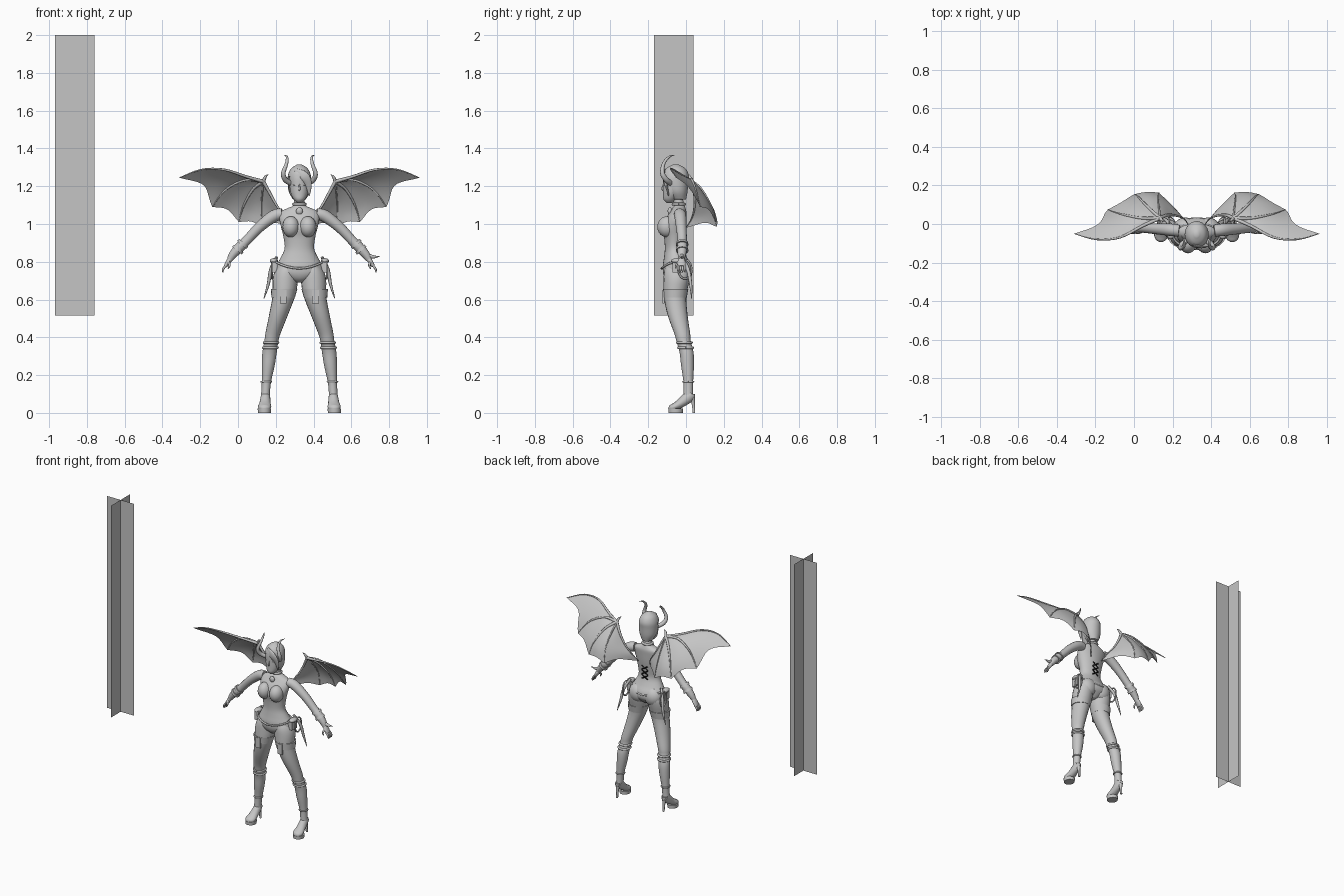
import bpy, bmesh, math
from math import sin, cos, pi
from mathutils import Vector

if "Cube" in bpy.data.objects:
    bpy.data.objects.remove(bpy.data.objects["Cube"], do_unlink=True)

CX = 0.325  # figure's centre line


def material(name, v):
    m = bpy.data.materials.new(name)
    m.use_nodes = True
    m.diffuse_color = (v, v, v, 1)
    m.node_tree.nodes["Principled BSDF"].inputs["Base Color"].default_value = (v, v, v, 1)
    return m


GREY = material("light grey", 0.56)
BLACK = material("lace black", 0.01)


def build(name, verts, faces, mat=GREY, side=1, angle=60):
    me = bpy.data.meshes.new(name)
    me.from_pydata([(CX + side * v[0], v[1], v[2]) for v in verts], [], faces)
    ob = bpy.data.objects.new(name, me)
    bpy.context.collection.objects.link(ob)
    me.materials.append(mat)
    bm = bmesh.new()
    bm.from_mesh(me)
    bmesh.ops.recalc_face_normals(bm, faces=bm.faces)
    bm.to_mesh(me)
    bm.free()
    bpy.ops.object.select_all(action='DESELECT')
    ob.select_set(True)
    bpy.context.view_layer.objects.active = ob
    bpy.ops.object.shade_smooth_by_angle(angle=math.radians(angle))
    return ob


def resample(rows, steps):
    """Smooth curve through rows of numbers."""
    out = []
    for i in range(len(rows) - 1):
        p = [rows[max(0, min(len(rows) - 1, i + k))] for k in (-1, 0, 1, 2)]
        for s in range(steps):
            t = s / steps
            out.append([b + .5 * t * (c - a + t * (2 * a - 5 * b + 4 * c - d + t * (3 * (b - c) + d - a)))
                        for a, b, c, d in zip(*p)])
    return out + [list(rows[-1])]


def tube(name, rows, mat=GREY, side=1, n=16, steps=4, ref=(0, 1, 0), flat=False):
    """Skin over rows of x, y, z, radius a, radius b (b along ref)."""
    rows = resample([tuple(r) if len(r) > 4 else (*r, r[3]) for r in rows], steps)
    pts = [Vector(r[:3]) for r in rows]
    verts, faces = [], []
    for i, r in enumerate(rows):
        t = (pts[min(i + 1, len(pts) - 1)] - pts[max(i - 1, 0)]).normalized()
        a = Vector((1, 0, 0)) if flat else Vector(ref).cross(t).normalized()
        b = Vector((0, 1, 0)) if flat else t.cross(a)
        for k in range(n):
            w = 2 * pi * k / n
            verts.append(pts[i] + a * cos(w) * r[3] + b * sin(w) * r[4])
    for i in range(len(rows) - 1):
        for k in range(n):
            j = (k + 1) % n
            faces.append((i * n + k, i * n + j, i * n + n + j, i * n + n + k))
    faces += [tuple(range(n))[::-1], tuple(range(len(verts) - n, len(verts)))]
    return build(name, verts, faces, mat, side)


def ring(name, c, rx, ry, r, side=1, lift=0):
    """Band round a limb; lift raises both sides."""
    rows = [(c[0] + rx * cos(w), c[1] + ry * sin(w), c[2] + lift * cos(w) ** 2, r)
            for w in (2 * pi * k / 12 for k in range(13))]
    return tube(name, rows, side=side, n=8, steps=2, ref=(0, 0, 1))


def ball(name, c, r, side=1):
    """Ellipsoid."""
    rows = [(c[0], c[1], c[2] - r[2] * cos(w), max(.001, r[0] * sin(w)), max(.001, r[1] * sin(w)))
            for w in (pi * k / 12 for k in range(13))]
    return tube(name, rows, side=side, steps=1, flat=True)


def box(name, c, s, side=1):
    v = [[c[i] + s[i] / 2 * q[i] for i in range(3)]
         for q in ((x, y, z) for x in (-1, 1) for y in (-1, 1) for z in (-1, 1))]
    f = [(0, 1, 3, 2), (4, 6, 7, 5), (0, 4, 5, 1), (2, 3, 7, 6), (0, 2, 6, 4), (1, 5, 7, 3)]
    return build(name, v, f, side=side, angle=30)


# Crossed upright panels
X, Y, H, LO, HI = -.865 - CX, -.065, .105, .515, 2
build("panel_across", [(X - H, Y, LO), (X + H, Y, LO), (X + H, Y, HI), (X - H, Y, HI)], [(0, 1, 2, 3)])
build("panel_along", [(X, Y - H, LO), (X, Y + H, LO), (X, Y + H, HI), (X, Y - H, HI)], [(0, 1, 2, 3)])

# Torso and neck
tube("torso", [(0, y, z, a, b) for z, y, a, b in (
    (.69, -.05, .025, .035), (.71, -.05, .075, .058), (.74, -.045, .126, .076), (.78, -.047, .122, .076),
    (.82, -.055, .1, .062), (.87, -.062, .078, .05), (.93, -.062, .084, .054), (.98, -.064, .096, .062),
    (1.03, -.053, .106, .054), (1.065, -.04, .098, .042), (1.085, -.037, .06, .034),
    (1.1, -.036, .032, .028), (1.15, -.048, .026, .026))], n=28, flat=True)
ring("choker", (0, -.038, 1.105), .031, .03, .008)
ball("pendant", (0, -.085, 1.068), (.018, .012, .02))

# Head, face and hair
tube("head", [(0, y, z, a, b) for z, y, a, b in (
    (1.112, -.088, .012, .015), (1.13, -.085, .03, .034), (1.16, -.075, .045, .046), (1.2, -.066, .052, .055),
    (1.25, -.06, .054, .06), (1.29, -.056, .042, .048), (1.31, -.055, .012, .015))], n=24, flat=True)
hair = tube("hair", [(0, y, z, a, b) for z, y, a, b in (
    (1.13, -.036, .034, .036), (1.17, -.046, .056, .054), (1.22, -.053, .062, .065), (1.26, -.054, .06, .068),
    (1.295, -.054, .043, .05), (1.316, -.054, .01, .012))], n=28, flat=True)
bm = bmesh.new()
bm.from_mesh(hair.data)
cut = [f for f in bm.faces if f.calc_center_median().y < -.075 and f.calc_center_median().z < 1.25]
bmesh.ops.delete(bm, geom=cut, context='FACES')
bm.to_mesh(hair.data)
bm.free()
tube("fringe", [(-.02, -.105, 1.285, .01, .006), (.025, -.118, 1.255, .024, .008),
                (.048, -.106, 1.21, .018, .008), (.052, -.092, 1.15, .003, .003)])
tube("nose", [(0, -.119, 1.21, .003), (0, -.125, 1.185, .006), (0, -.116, 1.178, .003)], n=8)
ball("lips", (0, -.114, 1.158), (.012, .006, .005))

# Back lacing
for i in range(3):
    z = .875 + i * .032
    for s in (1, -1):
        tube("back_lace", [(-.022, -.008, z - .014, .004), (.022, -.006, z + .014, .004)], BLACK, s, n=6, steps=1)


def wing(side):
    """Leading edge arches forward, the other fingers sweep down and back."""
    wrist = (.19, .03, 1.225)
    fingers = [
        [wrist, (.28, -.01, 1.25), (.4, -.07, 1.288), (.52, -.08, 1.288), (.635, -.05, 1.245)],
        [wrist, (.28, .03, 1.235), (.365, .045, 1.2), (.42, .06, 1.15), (.46, .075, 1.09)],
        [wrist, (.24, .075, 1.19), (.28, .115, 1.13), (.305, .143, 1.07), (.32, .155, 1.01)],
        [wrist, (.195, .08, 1.17), (.2, .125, 1.11), (.2, .15, 1.05), (.195, .162, .985)],
        [wrist, (.155, .045, 1.16), (.115, .045, 1.09), (.07, .03, 1.03), (.045, 0, .98)]]
    for i, f in enumerate(fingers):
        thick = .006 if i == 3 else .01
        tube("wing_finger", [(*p, thick * (1 - k * .2)) for k, p in enumerate(f)], side=side, n=8)
    tube("wing_claw", [(*wrist, .01), (.18, .02, 1.25, .007), (.165, .015, 1.262, .001)], side=side, n=8)
    # Membranes stretched between neighbouring fingers, with scalloped edges
    m, rim = 10, 16
    for a, b, dip in zip(fingers, fingers[1:], (.16, .12, .08, .12)):
        a, b = resample(a, rim // 4), resample(b, rim // 4)
        verts = []
        for j in range(m + 1):
            s = j / m
            row = [[p + (q - p) * s for p, q in zip(u, v)] for u, v in zip(a, b)]
            for i in range(rim + 1):
                t = i * (1 - dip * sin(pi * s))
                k = min(int(t), rim - 1)
                p = Vector(row[k]).lerp(Vector(row[k + 1]), t - k)
                p.y += .01 * sin(pi * s) * i / rim
                verts.append(p)
        w = rim + 1
        build("wing_membrane", verts, [(j * w + i, j * w + i + 1, j * w + w + i + 1, j * w + w + i)
                                       for j in range(m) for i in range(rim)], side=side)


for side in (1, -1):
    wing(side)
    ball("bust", (.045, -.1, .985), (.045, .052, .056), side)
    ball("buttock", (.058, -.018, .75), (.062, .052, .064), side)
    ball("eye", (.022, -.111, 1.207), (.011, .005, .004), side)
    tube("horn", [(.045, -.08, 1.215, .014), (.075, -.105, 1.235, .014), (.085, -.125, 1.27, .012),
                  (.068, -.118, 1.32, .009), (.066, -.09, 1.355, .006), (.08, -.06, 1.365, .001)],
         side=side, n=12, ref=(1, 0, 0))

    # Arm, hand and bands
    tube("arm", [(.09, -.035, 1.053, .03), (.135, -.03, 1.042, .032), (.21, -.025, .985, .028),
                 (.28, -.02, .912, .025), (.315, -.02, .878, .027), (.35, -.022, .84, .022),
                 (.368, -.024, .812, .016)], side=side)
    for x, z in ((.3, .895), (.325, .865)):
        tube("arm_band", [(x - .005, -.02, z + .006, .031), (x + .005, -.02, z - .006, .033)], side=side, steps=1)
    tube("palm", [(.366, -.024, .815, .014, .016), (.38, -.024, .795, .012, .022),
                  (.392, -.024, .775, .009, .021)], side=side)
    for k in range(4):
        y = -.042 + k * .012
        tube("finger", [(.39, y, .78, .006), (.404, y, .76, .006), (.405, y, .742, .002)], side=side, n=8)
    tube("thumb", [(.375, -.038, .8, .007), (.37, -.052, .78, .006), (.378, -.054, .762, .002)], side=side, n=8)

    # Leg
    tube("leg", [(x, y, z, a, b) for z, x, y, a, b in (
        (.79, .062, -.047, .04, .055), (.75, .07, -.045, .06, .07), (.7, .075, -.05, .067, .069),
        (.62, .082, -.058, .06, .06), (.52, .11, -.045, .05, .053), (.42, .14, -.02, .04, .042),
        (.38, .148, -.013, .037, .038), (.32, .158, .003, .038, .037), (.25, .165, .008, .034, .034),
        (.17, .174, .012, .025, .026), (.12, .178, .012, .023, .025), (.085, .18, .012, .024, .026))],
         side=side, n=20, flat=True)
    tube("stocking_top", [(.081, -.055, .655, .07, .067), (.086, -.057, .61, .062, .061)],
         side=side, n=20, steps=1, flat=True)
    box("garter_tab", (.085, -.119, .615), (.035, .009, .07), side)
    ring("knee_band", (.15, -.008, .372), .037, .038, .007, side)
    ring("knee_strap", (.154, -.002, .345), .038, .038, .007, side)
    ring("ankle_band", (.175, .012, .165), .026, .027, .005, side)

    # High-heeled shoe
    tube("shoe", [(.18, .03, .1, .026, .022), (.18, .008, .08, .03, .026), (.182, -.03, .05, .024, .03),
                  (.184, -.06, .033, .02, .035), (.185, -.082, .025, .016, .026), (.185, -.092, .022, .004, .008)],
         side=side, ref=(1, 0, 0))
    tube("platform_sole", [(.185, -.055, 0, .034, .038), (.185, -.055, .022, .036, .039)],
         side=side, n=20, steps=1, flat=True)
    tube("heel", [(.18, .03, .1, .018), (.18, .038, .05, .009), (.18, .042, 0, .007)], side=side, n=10, flat=True)

    # Hip pouch, ring and hanging strap
    box("pouch", (.13, -.045, .775), (.03, .055, .065), side)
    ball("pouch_flap", (.135, -.045, .805), (.022, .034, .014), side)
    tube("hip_ring", [(.145, -.005 + .035 * cos(w), .76 + .05 * sin(w), .005)
                      for w in (2 * pi * k / 10 for k in range(11))], side=side, n=8, ref=(1, 0, 0))
    tube("hanging_strap", [(.12, -.02, .825, .008), (.15, .01, .76, .01), (.165, .025, .68, .008),
                           (.188, .03, .605, .002)], side=side, n=8)

ring("hip_belt", (0, -.05, .765), .126, .079, .006, lift=.035)
tube("bracer_point", [(.355, -.022, .835, .014), (.39, -.022, .826, .009), (.425, -.022, .828, .001)])
